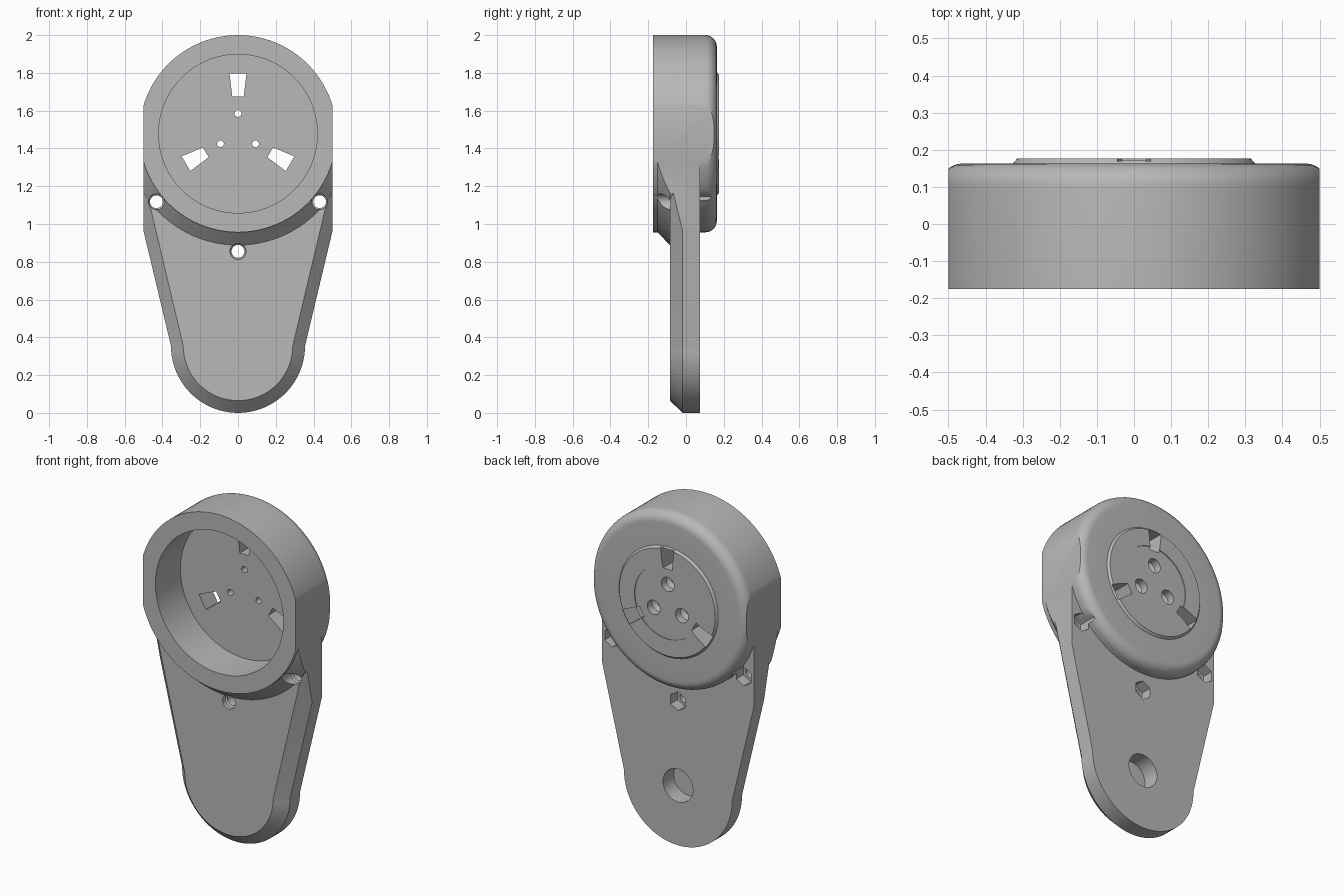
import bpy, bmesh
from math import sin, cos, pi, radians
from mathutils import Matrix, Vector

cube = bpy.data.objects.get("Cube")
if cube:
    bpy.data.objects.remove(cube, do_unlink=True)

HEAD_Z, FOOT_Z, FOOT_R = 1.478, 0.355, 0.355
HALF_WIDTH = 0.5

grey = bpy.data.materials.new("plain grey")
grey.use_nodes = True
colour = (0.48, 0.48, 0.48, 1)
grey.diffuse_color = colour
grey.node_tree.nodes["Principled BSDF"].inputs["Base Color"].default_value = colour


def finish(name, bm):
    bmesh.ops.remove_doubles(bm, verts=bm.verts, dist=1e-5)
    bmesh.ops.recalc_face_normals(bm, faces=bm.faces)
    mesh = bpy.data.meshes.new(name)
    bm.to_mesh(mesh)
    bm.free()
    mesh.materials.append(grey)
    obj = bpy.data.objects.new(name, mesh)
    bpy.context.collection.objects.link(obj)
    return obj


def loft(name, rings):
    """Solid through matching rings of points, capped at both ends."""
    bm = bmesh.new()
    loops = [[bm.verts.new(p) for p in ring] for ring in rings]
    n = len(loops[0])
    for a, b in zip(loops, loops[1:]):
        for i in range(n):
            j = (i + 1) % n
            bm.faces.new((a[i], a[j], b[j], b[i]))
    bm.faces.new(loops[0])
    bm.faces.new(loops[-1][::-1])
    return finish(name, bm)


def turned(name, profile, x=0, z=HEAD_Z, sides=96):
    """Solid of (radius, y) steps around a front-to-back axis."""
    angles = [2 * pi * i / sides for i in range(sides)]
    return loft(name, [[(x + r * sin(a), y, z + r * cos(a)) for a in angles]
                       for r, y in profile])


def box(name, size, centre):
    bm = bmesh.new()
    bmesh.ops.create_cube(bm, size=1, matrix=Matrix.Translation(centre)
                          @ Matrix.Diagonal((*size, 1)))
    return finish(name, bm)


def combine(target, tool, operation):
    mod = target.modifiers.new(operation, "BOOLEAN")
    mod.operation, mod.object, mod.solver = operation, tool, "EXACT"
    bpy.context.view_layer.objects.active = target
    bpy.ops.object.modifier_apply(modifier=mod.name)
    bpy.data.objects.remove(tool, do_unlink=True)


# Round head with a rounded back rim and a raised back disc
fillet = [(0.462 + 0.06 * cos(t * pi / 16), 0.103 + 0.06 * sin(t * pi / 16))
          for t in range(9)]
body = turned("wall_bracket", [(0.522, -0.175)] + fillet
              + [(0.326, 0.163), (0.315, 0.176)])


# Tapered arm with a rounded foot and a chamfered front
def arm_ring(inset, y):
    r = FOOT_R - inset
    pts = [(r * cos(pi + pi * i / 40), FOOT_Z + r * sin(pi + pi * i / 40))
           for i in range(41)]
    top = 1.45
    half = FOOT_R + 0.24 * (top - 0.36) - inset * 1.03
    return [(x, y, z) for x, z in pts + [(half, top), (-half, top)]]


arm = loft("arm", [arm_ring(0, 0.075), arm_ring(0, -0.018), arm_ring(0.065, -0.085)])

# Sloping skirt joining the lower half of the head to the arm
skirt = turned("skirt", [(0.51, -0.162), (0.59, -0.085), (0.59, -0.06)])
combine(skirt, box("skirt_limit", (3, 1, 2), (0, 0, 0.4)), "INTERSECT")
combine(body, arm, "UNION")
combine(body, skirt, "UNION")

# Flat sides
combine(body, box("side_limit", (2 * HALF_WIDTH, 1, 4), (0, 0, 1)), "INTERSECT")

# Front cavity and shallow back recess
combine(body, turned("cavity", [(0.42, -0.4), (0.42, 0.06)]), "DIFFERENCE")
combine(body, turned("back_recess", [(0.215, 0.171), (0.215, 0.3)]), "DIFFERENCE")

# Three wedge slots and three counterbored holes around the head centre
for k in range(3):
    turn = Matrix.Rotation(radians(120 * k), 3, "Y")
    centre = Vector((0, 0, HEAD_Z))
    wedge = [(-0.03, 0.197), (0.03, 0.197), (0.045, 0.318), (-0.045, 0.318)]
    combine(body, loft("slot", [[turn @ Vector((x, y, z)) + centre for x, z in wedge]
                                for y in (0, 0.3)]), "DIFFERENCE")
    p = turn @ Vector((0, 0, 0.107)) + centre
    combine(body, turned("small_hole", [(0.018, 0), (0.018, 0.11), (0.042, 0.125),
                                        (0.042, 0.3)], p.x, p.z, 32), "DIFFERENCE")

# Screw holes with hexagonal nut pockets at the back
for x, z in ((-0.432, 1.118), (0.432, 1.118), (0, 0.855)):
    combine(body, turned("screw_hole", [(0.042, -0.4), (0.042, -0.06), (0.034, -0.052),
                                        (0.034, 0.2)], x, z, 32), "DIFFERENCE")
    combine(body, turned("nut_pocket", [(0.056, 0.01), (0.056, 0.13)], x, z, 6),
            "DIFFERENCE")

# Blind hanging hole behind the foot
combine(body, turned("hanging_hole", [(0.098, -0.025), (0.098, 0.2)], 0, FOOT_Z, 48),
        "DIFFERENCE")

# Smooth curved surfaces, sharp edges kept
bpy.ops.object.select_all(action="DESELECT")
body.select_set(True)
bpy.context.view_layer.objects.active = body
bpy.ops.object.shade_smooth_by_angle(angle=radians(30))
